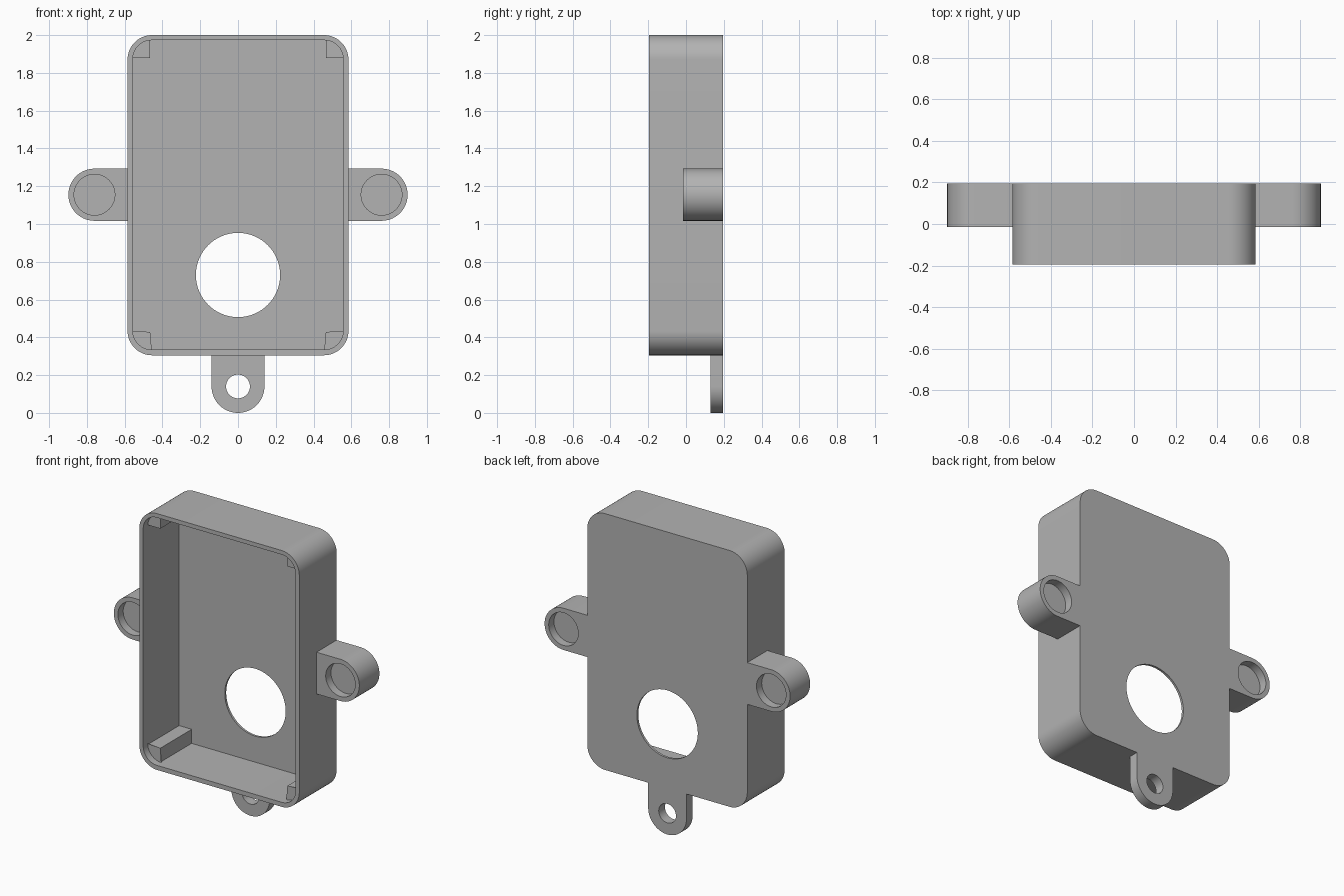
import bpy, bmesh
from math import sin, cos, pi, radians

cube = bpy.data.objects.get("Cube")
if cube:
    bpy.data.objects.remove(cube, do_unlink=True)

GREY = (0.45, 0.45, 0.45, 1.0)
mat = bpy.data.materials.new("plain grey")
mat.use_nodes = True
mat.diffuse_color = GREY
mat.node_tree.nodes["Principled BSDF"].inputs["Base Color"].default_value = GREY

BACK, FRONT, FLOOR = 0.195, -0.195, 0.18


# Outlines are lists of (x, z) points
def arc(cx, cz, r, start, end, steps):
    angles = [radians(start + (end - start) * i / steps) for i in range(steps + 1)]
    return [(cx + r * cos(a), cz + r * sin(a)) for a in angles]


def circle(cx, cz, r):
    return arc(cx, cz, r, 0, 360, 72)[:-1]


def rounded_rect(x, z0, z1, r):
    corners = [(x - r, z1 - r), (r - x, z1 - r), (r - x, z0 + r), (x - r, z0 + r)]
    return [p for i, (cx, cz) in enumerate(corners)
            for p in arc(cx, cz, r, 90 * i, 90 * i + 90, 16)]


# Surfaces: a flat cap (first outline filled, the rest are holes) and a straight wall
def ring(bm, outline, y):
    verts = [bm.verts.new((x, y, z)) for x, z in outline]
    edges = [bm.edges.new((verts[i - 1], verts[i])) for i in range(len(verts))]
    return verts, edges


def cap(bm, y, *outlines):
    edges = [e for o in outlines for e in ring(bm, o, y)[1]]
    bmesh.ops.triangle_fill(bm, use_beauty=True, use_dissolve=False, edges=edges)


def wall(bm, outline, y0, y1):
    a, b = ring(bm, outline, y0)[0], ring(bm, outline, y1)[0]
    for i in range(len(a)):
        bm.faces.new((a[i - 1], a[i], b[i], b[i - 1]))


def finish(bm, name):
    bmesh.ops.remove_doubles(bm, verts=bm.verts, dist=0.0001)
    bmesh.ops.recalc_face_normals(bm, faces=bm.faces)
    mesh = bpy.data.meshes.new(name)
    bm.to_mesh(mesh)
    bm.free()
    mesh.materials.append(mat)
    obj = bpy.data.objects.new(name, mesh)
    bpy.context.collection.objects.link(obj)
    bpy.ops.object.select_all(action='DESELECT')
    obj.select_set(True)
    bpy.context.view_layer.objects.active = obj
    bpy.ops.object.shade_smooth_by_angle(angle=radians(30))


# Open tray with a round window in its back
outer = rounded_rect(0.585, 0.305, 2.0, 0.13)
inner = rounded_rect(0.557, 0.335, 1.973, 0.1)
window = circle(0, 0.73, 0.223)
bm = bmesh.new()
cap(bm, BACK, outer, window)
cap(bm, FLOOR, inner, window)
cap(bm, FRONT, outer, inner)
wall(bm, outer, FRONT, BACK)
wall(bm, inner, FRONT, FLOOR)
wall(bm, window, FLOOR, BACK)
finish(bm, "tray")

# Corner posts, rounded where they meet the tray corner
for side, s in (("left", 1), ("right", -1)):
    for level, mid, t in (("upper", 1.973, 1), ("lower", 0.335, -1)):
        shape = arc(0.457, -0.1, 0.1, 0, 90, 16)
        shape = [(s * x, mid + t * z) for x, z in shape + [(0.465, 0), (0.465, -0.093), (0.557, -0.093)]]
        bm = bmesh.new()
        cap(bm, -0.148, shape)
        wall(bm, shape, -0.148, FLOOR)
        finish(bm, f"{level}_{side}_post")

# Side ears with a round pocket front and back
for side, s in (("left", 1), ("right", -1)):
    shape = [(0.585, 1.017)] + arc(0.76, 1.155, 0.138, -90, 90, 36) + [(0.585, 1.293)]
    shape = [(s * x, z) for x, z in shape]
    pocket = circle(s * 0.76, 1.155, 0.108)
    bm = bmesh.new()
    wall(bm, shape, -0.015, BACK)
    for face, bottom in ((-0.015, 0.04), (BACK, 0.14)):
        cap(bm, face, shape, pocket)
        wall(bm, pocket, face, bottom)
        cap(bm, bottom, pocket)
    finish(bm, f"{side}_ear")

# Thin bottom tab with a screw hole
shape = [(-0.14, 0.305)] + arc(0, 0.14, 0.14, 180, 360, 36) + [(0.14, 0.305)]
hole = circle(0, 0.14, 0.063)
bm = bmesh.new()
for y in (0.13, BACK):
    cap(bm, y, shape, hole)
for outline in (shape, hole):
    wall(bm, outline, 0.13, BACK)
finish(bm, "bottom_tab")
